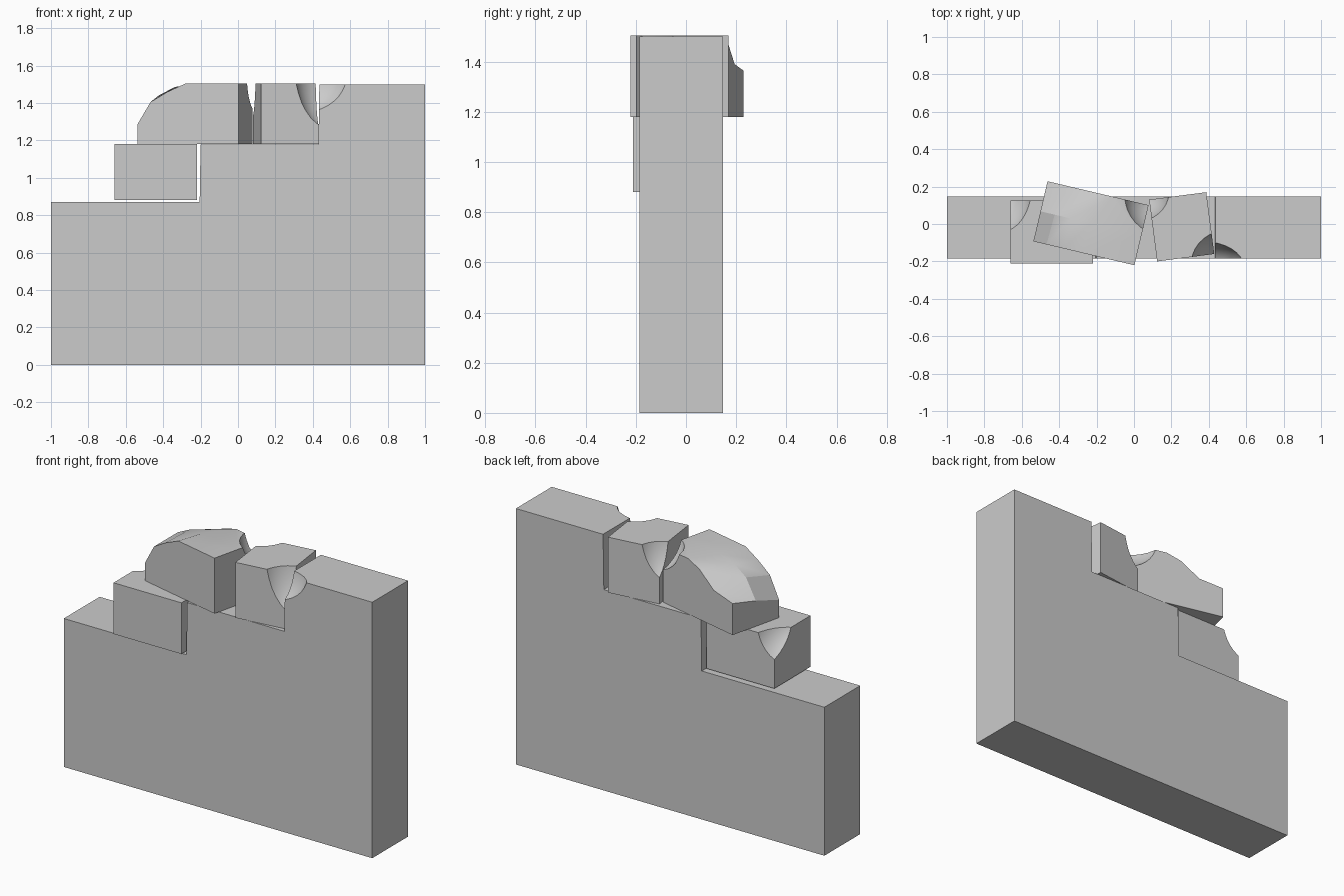
import bpy, bmesh
from math import radians
from mathutils import Vector, Matrix

if "Cube" in bpy.data.objects:
    bpy.data.objects.remove(bpy.data.objects["Cube"], do_unlink=True)

stone = bpy.data.materials.new("grey stone")
stone.use_nodes = True
stone.diffuse_color = (0.6, 0.6, 0.6, 1)
stone.node_tree.nodes["Principled BSDF"].inputs["Base Color"].default_value = (0.6, 0.6, 0.6, 1)


def make_object(name, bm):
    bmesh.ops.recalc_face_normals(bm, faces=bm.faces[:])
    mesh = bpy.data.meshes.new(name)
    bm.to_mesh(mesh)
    bm.free()
    mesh.materials.append(stone)
    obj = bpy.data.objects.new(name, mesh)
    bpy.context.collection.objects.link(obj)
    return obj


def activate(obj):
    bpy.ops.object.select_all(action='DESELECT')
    obj.select_set(True)
    bpy.context.view_layer.objects.active = obj


def chip(obj, corner, outward, reach):
    """Scoop a hollow from a corner; reach is the cut length along each local edge."""
    bm = bmesh.new()
    bmesh.ops.create_uvsphere(bm, u_segments=32, v_segments=20, radius=1.658)
    centre = [c + 0.5 * o * r for c, o, r in zip(corner, outward, reach)]
    bm.transform(obj.matrix_basis @ Matrix.Translation(centre) @ Matrix.Diagonal((*reach, 1)))
    cutter = make_object("chip_cutter", bm)
    cutter.hide_render = True
    cut = obj.modifiers.new("chip", 'BOOLEAN')
    cut.operation, cut.solver, cut.object = 'DIFFERENCE', 'EXACT', cutter
    activate(obj)
    bpy.ops.object.modifier_apply(modifier=cut.name)
    bpy.data.objects.remove(cutter, do_unlink=True)


def finish(obj):
    activate(obj)
    bpy.ops.object.shade_smooth_by_angle(angle=radians(25))


def block(name, size, centre, turn=0):
    bm = bmesh.new()
    bmesh.ops.create_cube(bm, size=1)
    bmesh.ops.scale(bm, vec=size, verts=bm.verts)
    obj = make_object(name, bm)
    obj.matrix_basis = Matrix.Translation(centre) @ Matrix.Rotation(radians(turn), 4, 'Z')
    return obj


# Stepped wall: extruded front profile with a chipped upper corner
FRONT, BACK = -0.185, 0.147
profile = [(-1, 0), (1, 0), (1, 1.5), (0.435, 1.5), (0.43, 1.177),
           (-0.2, 1.177), (-0.205, 0.87), (-1, 0.87)]
bm = bmesh.new()
face = bm.faces.new([bm.verts.new((x, FRONT, z)) for x, z in profile])
sweep = bmesh.ops.extrude_face_region(bm, geom=[face])["geom"]
bmesh.ops.translate(bm, vec=(0, BACK - FRONT, 0),
                    verts=[g for g in sweep if isinstance(g, bmesh.types.BMVert)])
wall = make_object("wall", bm)
chip(wall, (0.435, FRONT, 1.5), (-1, -1, 1), (0.14, 0.085, 0.135))
finish(wall)

# Low loose block with a chipped back corner
low_block = block("low_block", (0.44, 0.335, 0.3), (-0.44, -0.043, 1.03))
chip(low_block, (-0.22, 0.1675, 0.15), (-1, 1, 1), (0.105, 0.155, 0.13))
finish(low_block)

# Upright block, turned, chipped at two opposite corners
upright_block = block("upright_block", (0.308, 0.333, 0.325), (0.255, -0.015, 1.3425), 7.4)
chip(upright_block, (0.154, -0.1665, 0.1625), (1, -1, 1), (0.12, 0.11, 0.22))
chip(upright_block, (-0.154, 0.1665, 0.1625), (-1, 1, 1), (0.105, 0.1, 0.17))
finish(upright_block)

# Worn block: three lofted height profiles from front to back
LENGTH, DEPTH, BASE, TOP = 0.555, 0.33, 1.18, 1.505
rows = [
    [(0, 1.285), (0.13, 1.405), (0.3, 1.46), (0.48, TOP), (1, TOP)],
    [(0, 1.33), (0.14, 1.44), (0.3, 1.485), (0.5, TOP), (1, TOP)],
    [(0, 1.365), (0.27, 1.39), (0.48, 1.475), (0.64, TOP), (1, TOP)],
]
bm = bmesh.new()
tops, lows = [], []
for i, row in enumerate(rows):
    y = (i / 2 - 0.5) * DEPTH
    tops.append([bm.verts.new(((t - 0.5) * LENGTH, y, z)) for t, z in row])
    lows.append([bm.verts.new(((t - 0.5) * LENGTH, y, BASE)) for t in (0, 1)])
for i in range(2):
    a, b = tops[i], tops[i + 1]
    for j in range(len(a) - 1):
        bm.faces.new((a[j], a[j + 1], b[j + 1], b[j]))
    for side, end in ((0, 0), (1, -1)):
        bm.faces.new((lows[i][side], lows[i + 1][side], b[end], a[end]))
    bm.faces.new((*lows[i], *reversed(lows[i + 1])))
for i in (0, 2):
    bm.faces.new((*lows[i], *reversed(tops[i])))
worn_block = make_object("worn_block", bm)
worn_block.matrix_basis = Matrix.Translation((-0.23, 0.004, 0)) @ Matrix.Rotation(radians(-13.3), 4, 'Z')
chip(worn_block, (LENGTH / 2, DEPTH / 2, TOP), (1, 1, 1), (0.13, 0.13, 0.135))
finish(worn_block)
